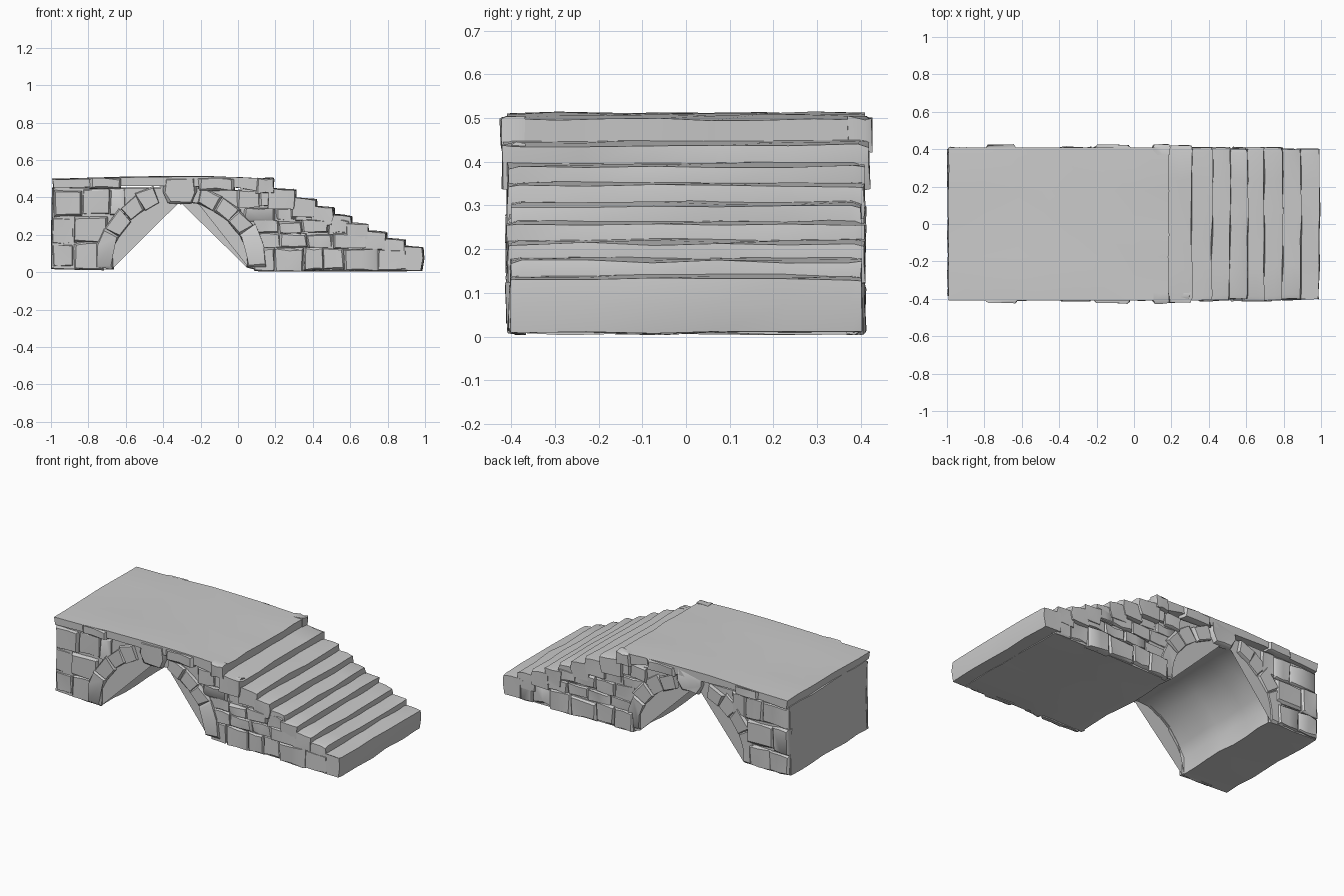
import bpy, bmesh, math, random
from mathutils import Vector

if "Cube" in bpy.data.objects:
    bpy.data.objects.remove(bpy.data.objects["Cube"])

random.seed(7)


def jit(a):
    return random.uniform(-a, a)


def prism(bm, profile, ys, jx=0.0, jz=0.0, jy=0.0, shrink=None):
    """Loft an x/z profile through several y stations with hand-hewn wobble."""
    cx = sum(p[0] for p in profile) / len(profile)
    cz = sum(p[1] for p in profile) / len(profile)
    loops = []
    for i, y in enumerate(ys):
        s = shrink[i] if shrink else 1.0
        loops.append([bm.verts.new((
            max(-1, min(1, cx + (x - cx) * s + jit(jx))),
            y + jit(jy),
            max(0.003, cz + (z - cz) * s + jit(jz)))) for x, z in profile])
    n = len(profile)
    for a, b in zip(loops, loops[1:]):
        for k in range(n):
            bm.faces.new((a[k], a[(k + 1) % n], b[(k + 1) % n], b[k]))
    bm.faces.new(loops[0])
    bm.faces.new(loops[-1])


def finish(bm, name, angle=32):
    bmesh.ops.triangulate(bm, faces=[f for f in bm.faces if len(f.verts) > 4])
    bmesh.ops.recalc_face_normals(bm, faces=bm.faces[:])
    me = bpy.data.meshes.new(name)
    bm.to_mesh(me)
    bm.free()
    ob = bpy.data.objects.new(name, me)
    bpy.context.collection.objects.link(ob)
    me.shade_smooth()
    me.set_sharp_from_angle(angle=math.radians(angle))


def stations(half, n):
    return [-half + 2 * half * i / n for i in range(n + 1)]


def stone(bm, profile, side, out):
    """A facing stone bedded in the wall, with softened outer edges."""
    prism(bm, profile, [side * y for y in (0.37, out - 0.012, out)],
          0.006, 0.006, 0.004, (1.0, 1.0, 0.88))


def rect(x0, x1, z0, z1):
    xm = (x0 + x1) / 2
    return [(x0, z0), (xm, z0), (x1, z0), (x1, z1), (xm, z1), (x0, z1)]


# Core with the arched opening
arch = [(-0.67, 0.02), (-0.67, 0.12), (-0.64, 0.19), (-0.57, 0.275), (-0.50, 0.33),
        (-0.42, 0.367), (-0.31, 0.375), (-0.22, 0.37), (-0.13, 0.325), (-0.05, 0.27),
        (0.01, 0.20), (0.045, 0.12), (0.05, 0.03)]
core = [(-0.995, 0.02), (-0.83, 0.015)] + arch + [
    (0.12, 0.008), (0.5, 0.006), (0.9, 0.006), (0.9, 0.09), (0.1, 0.43),
    (-0.31, 0.45), (-0.7, 0.45), (-0.99, 0.45), (-0.995, 0.24)]
bm = bmesh.new()
prism(bm, core, stations(0.385, 7), 0.006, 0.005)
finish(bm, "arched_core", 40)

# Walkway slab, slightly crowned
deck = [(-0.985, 0.445), (-0.6, 0.465), (-0.31, 0.46), (0.0, 0.455), (0.18, 0.42),
        (0.185, 0.497), (0.0, 0.506), (-0.16, 0.511), (-0.31, 0.513), (-0.46, 0.511),
        (-0.62, 0.507), (-0.8, 0.501), (-0.99, 0.497)]
bm = bmesh.new()
prism(bm, deck, stations(0.41, 7), 0.004, 0.004, 0.0)
finish(bm, "walkway")

# Stair treads: (nose x, top z)
noses = [(0.31, 0.443), (0.42, 0.395), (0.515, 0.35), (0.61, 0.305), (0.70, 0.26),
         (0.795, 0.218), (0.895, 0.178), (0.992, 0.138)]
bm = bmesh.new()
back = 0.19
for i, (x, z) in enumerate(noses):
    low = noses[i + 1][1] - 0.06 if i + 1 < len(noses) else 0.008
    half = 0.42 if i == 0 else 0.40 + random.uniform(0, 0.012)
    p = [(back - 0.03, low), (x - 0.01, low), (x, (low + z) / 2), (x - 0.002, z - 0.006),
         ((back + x) / 2, z), (back - 0.03, z + 0.005)]
    h2 = half - 0.025
    ys = [-half] + stations(h2, 5) + [half]
    prism(bm, p, ys, 0.006, 0.004, 0.003, [0.93] + [1] * 6 + [0.93])
    back = x
finish(bm, "stair_treads")

# Arch ring stones on both faces, with a keystone at the crown
centre = Vector((-0.31, 0.0))
bm = bmesh.new()
for side in (-1, 1):
    for i in (0, 2, 3, 4, 7, 8, 9, 10):
        j = i + 2 if i in (0, 10) else i + 1
        pts = arch[i:j + 1]
        outer = []
        w = random.uniform(0.08, 0.11)
        for x, z in reversed(pts):
            d = Vector((x, z)) - centre
            d.y = max(d.y, 0.0) if z > 0.1 else 0
            d.normalize()
            outer.append((x + d.x * w, min(z + d.y * w, 0.46)))
        stone(bm, pts + outer, side, random.uniform(0.395, 0.415))
    key = [(-0.37, 0.37), (-0.31, 0.368), (-0.25, 0.37), (-0.22, 0.43), (-0.23, 0.505),
           (-0.39, 0.505), (-0.40, 0.43)]
    stone(bm, key, side, 0.412)
finish(bm, "arch_ring_stones", 40)

# Coursed wall stones: (x start, x end, z low, z high)
courses = [(-0.995, -0.72, 0.02, 0.15), (-0.995, -0.70, 0.155, 0.30), (-0.985, -0.60, 0.305, 0.44),
           (0.09, 0.90, 0.008, 0.125), (0.10, 0.69, 0.13, 0.20), (0.08, 0.60, 0.205, 0.275),
           (0.03, 0.42, 0.28, 0.345), (0.0, 0.30, 0.35, 0.435)]
bm = bmesh.new()
for side in (-1, 1):
    for x0, x1, z0, z1 in courses:
        x = x0
        while x < x1 - 0.02:
            e = x + random.uniform(0.10, 0.19)
            if x1 - e < 0.07:
                e = x1
            stone(bm, rect(x, e, z0 + jit(0.008), z1 + jit(0.008)), side,
                  random.uniform(0.388, 0.412))
            x = e
finish(bm, "wall_stones", 40)

# Coping blocks standing proud along the walkway edge
bm = bmesh.new()
for side in (-1, 1):
    for x0, x1, z0 in ((-0.79, -0.63, 0.45), (-0.21, -0.02, 0.44), (0.1, 0.19, 0.42)):
        stone(bm, rect(x0, x1, z0, 0.50), side, 0.423)
finish(bm, "coping_blocks", 40)
